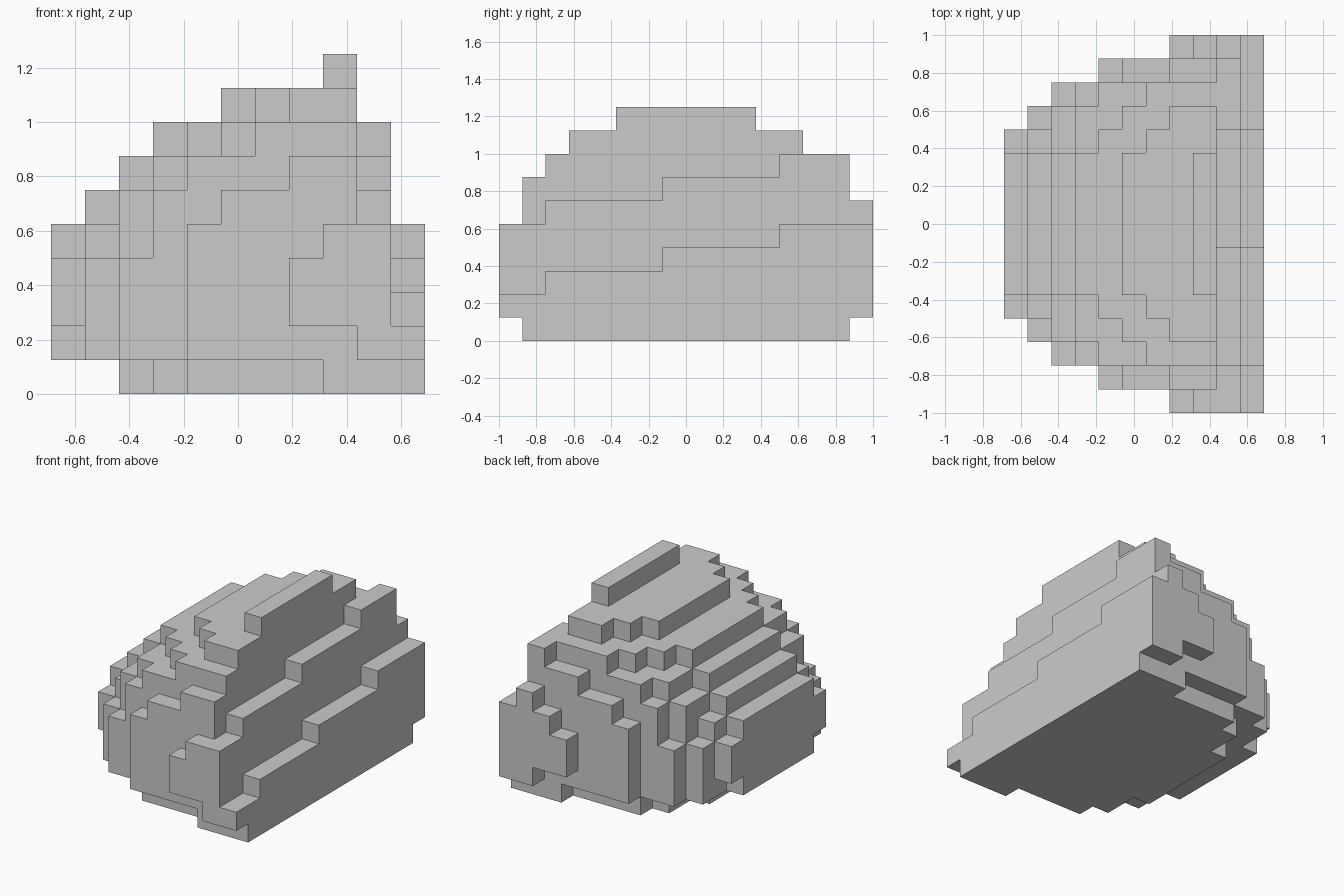
import bpy, bmesh
from mathutils import Vector

if "Cube" in bpy.data.objects:
    bpy.data.objects.remove(bpy.data.objects["Cube"])

CELL = 0.125

# Half depth (in cells) of every x column, one row per layer from the ground up.
LAYERS = [
    "..356666777",
    "35667777788",
    "45667778888",
    "45667778888",
    "34567777888",
    ".356677778.",
    "..35666777.",
    "...3456667.",
    ".....3455..",
    "........3..",
]


def ledge_height(i, j):
    """Height limit of the two slanting ledges on the right-hand face."""
    if i < 9:
        return len(LAYERS)
    rise = (j >= -6) + (j >= -1) + (j >= 4)
    return (5 if i == 9 else 2) + rise


# Fill the cells of the stepped boulder
cells = set()
for k, row in enumerate(LAYERS):
    for i, c in enumerate(row):
        half = 0 if c == "." else int(c)
        for j in range(-half, half):
            if k < ledge_height(i, j):
                cells.add((i, j, k))

# Skin: a quad wherever a filled cell meets an empty one
bm = bmesh.new()
origin = Vector((-5.5 * CELL, 0, 0))
for cell in cells:
    for axis in range(3):
        for side in (0, 1):
            near = list(cell)
            near[axis] += 2 * side - 1
            if tuple(near) in cells:
                continue
            u, v = (axis + 1) % 3, (axis + 2) % 3
            corners = []
            for a, b in ((0, 0), (1, 0), (1, 1), (0, 1)):
                p = Vector(cell)
                p[axis] += side
                p[u] += a
                p[v] += b
                corners.append(bm.verts.new(p * CELL + origin))
            bm.faces.new(corners if side else corners[::-1])

# Weld and merge coplanar quads into large flat faces
bmesh.ops.remove_doubles(bm, verts=bm.verts[:], dist=0.001)
bmesh.ops.dissolve_limit(bm, angle_limit=0.02, verts=bm.verts[:], edges=bm.edges[:])

mesh = bpy.data.meshes.new("stepped_boulder")
bm.to_mesh(mesh)
bm.free()
bpy.context.collection.objects.link(bpy.data.objects.new("stepped_boulder", mesh))
